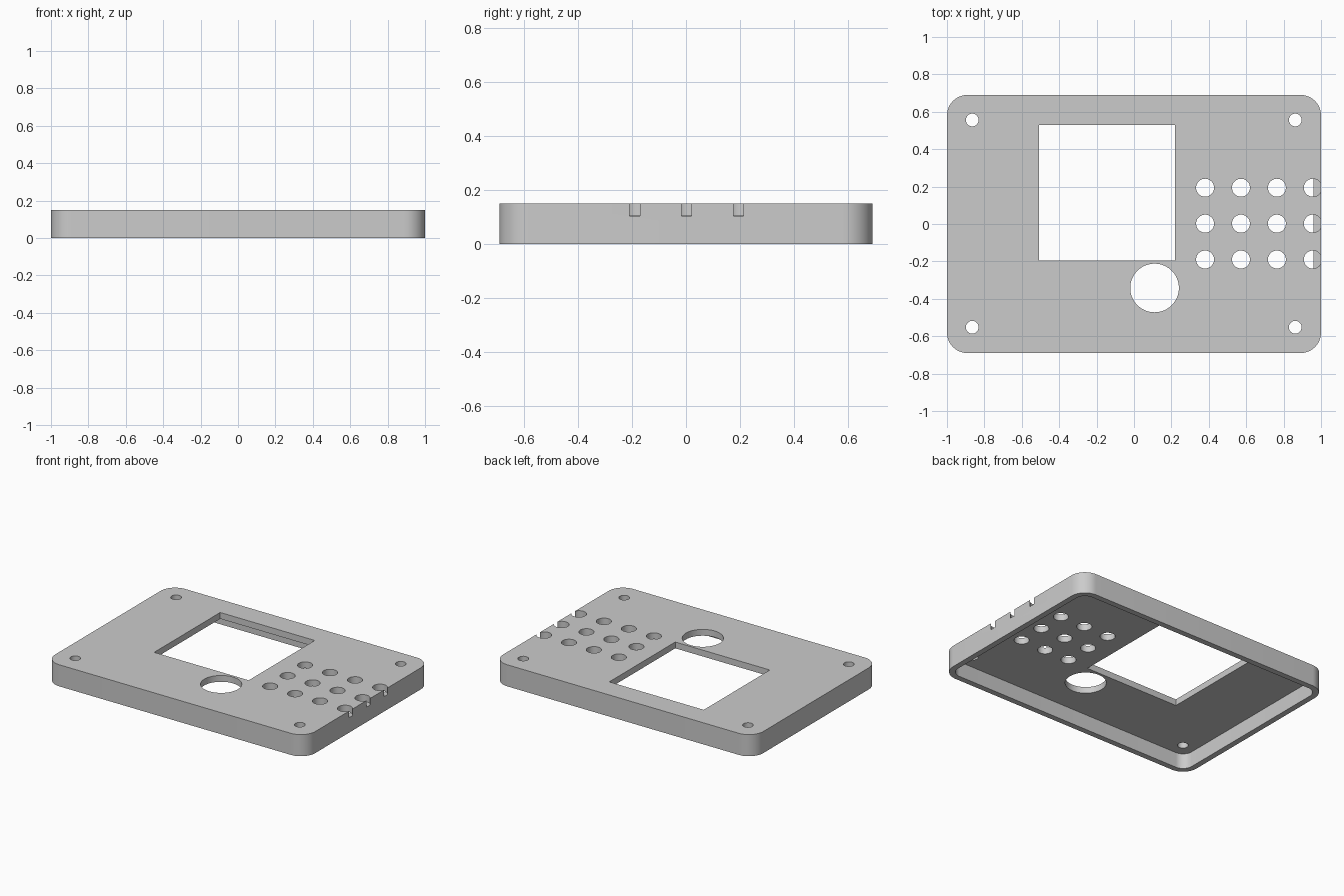
import bpy
import bmesh
from math import sin, cos, pi, radians

cube = bpy.data.objects.get("Cube")
if cube:
    bpy.data.objects.remove(cube, do_unlink=True)

HALF_X, HALF_Y, HEIGHT = 1.0, 0.69, 0.15
WALL, CORNER = 0.04, 0.11
CEILING = 0.105

grey = bpy.data.materials.new("plain grey")
grey.use_nodes = True
colour = (0.6, 0.6, 0.6, 1)
grey.diffuse_color = colour
grey.node_tree.nodes["Principled BSDF"].inputs["Base Color"].default_value = colour


def circle(cx, cy, r, n=48):
    return [(cx + r * cos(2 * pi * i / n), cy + r * sin(2 * pi * i / n)) for i in range(n)]


def rounded_rectangle(hx, hy, r, n=12):
    points = []
    for k, (sx, sy) in enumerate([(1, 1), (-1, 1), (-1, -1), (1, -1)]):
        for i in range(n + 1):
            a = (k + i / n) * pi / 2
            points.append((sx * (hx - r) + r * cos(a), sy * (hy - r) + r * sin(a)))
    return points


def prisms(name, outlines, bottom, top):
    """Object made of upright prisms, one per outline."""
    bm = bmesh.new()
    for outline in outlines:
        low = [bm.verts.new((x, y, bottom)) for x, y in outline]
        high = [bm.verts.new((x, y, top)) for x, y in outline]
        bm.faces.new(low[::-1])
        bm.faces.new(high)
        for i in range(len(low)):
            j = (i + 1) % len(low)
            bm.faces.new((low[i], low[j], high[j], high[i]))
    mesh = bpy.data.meshes.new(name)
    bm.to_mesh(mesh)
    bm.free()
    mesh.materials.append(grey)
    obj = bpy.data.objects.new(name, mesh)
    bpy.context.collection.objects.link(obj)
    return obj


# Cover: rounded slab
cover = prisms("enclosure_cover", [rounded_rectangle(HALF_X, HALF_Y, CORNER)], 0, HEIGHT)

# Hollow underside
cavity = prisms("cavity_cutter",
                [rounded_rectangle(HALF_X - WALL, HALF_Y - WALL, CORNER - WALL)],
                -0.1, CEILING + 0.001)

# Display window, dial hole, button grid (last column breaks the edge), screw holes
openings = [[(-0.508, -0.195), (0.219, -0.195), (0.219, 0.53), (-0.508, 0.53)],
            circle(0.11, -0.342, 0.13, 64)]
for col in range(4):
    for row in range(3):
        openings.append(circle(0.38 + col * 0.192, -0.19 + row * 0.192, 0.048))
for x in (-0.865, 0.862):
    for y in (-0.552, 0.556):
        openings.append(circle(x, y, 0.034))
holes = prisms("opening_cutter", openings, CEILING - 0.001, HEIGHT + 0.1)

# Cut and clean up
bpy.context.view_layer.objects.active = cover
for cutter in (cavity, holes):
    cutter.hide_render = True
    mod = cover.modifiers.new(cutter.name, 'BOOLEAN')
    mod.operation = 'DIFFERENCE'
    mod.solver = 'EXACT'
    mod.object = cutter
    bpy.ops.object.modifier_apply(modifier=mod.name)
    bpy.data.objects.remove(cutter, do_unlink=True)

# Smooth curved walls, crisp edges
bpy.ops.object.select_all(action='DESELECT')
cover.select_set(True)
bpy.ops.object.shade_smooth_by_angle(angle=radians(30))
